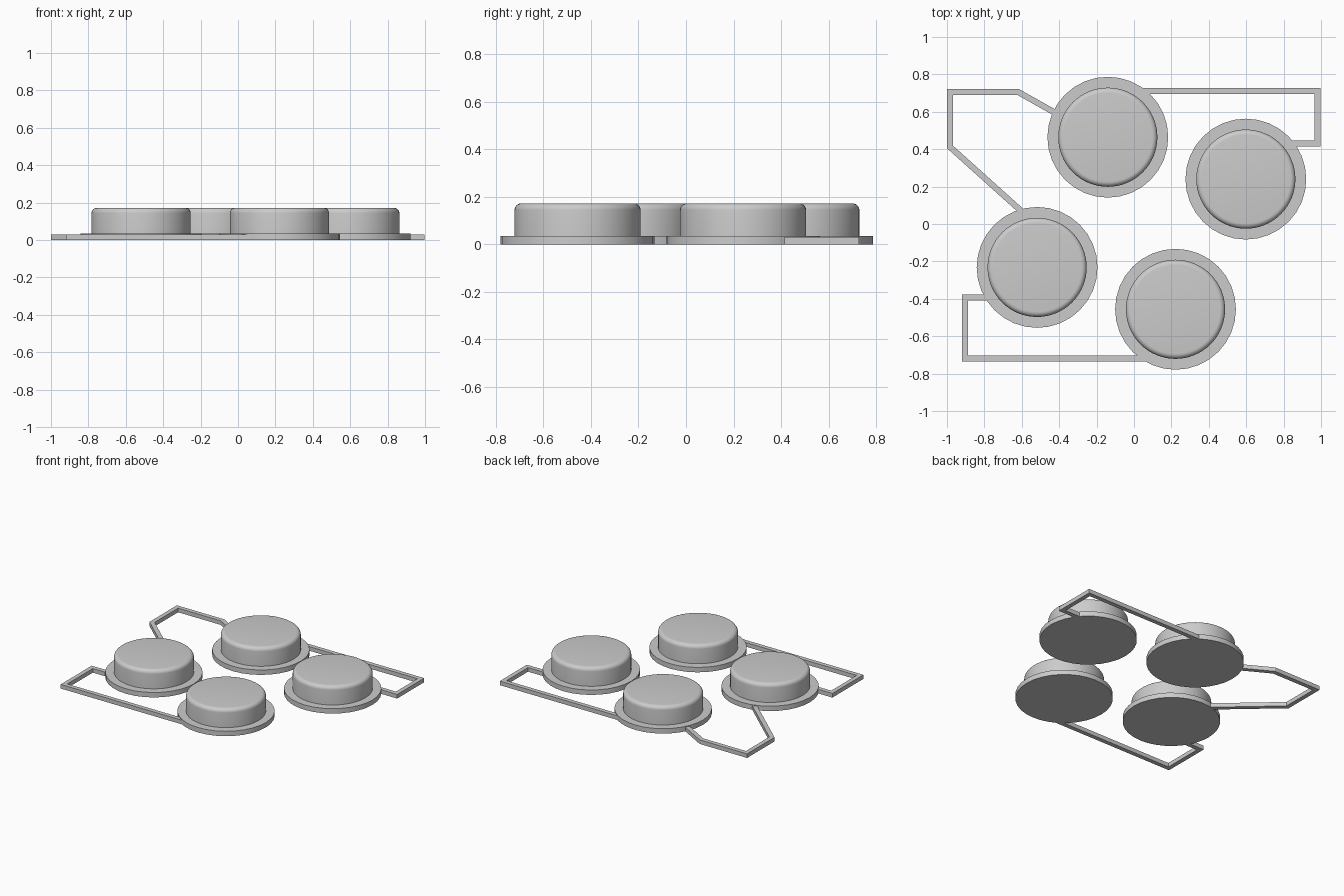
import bpy, bmesh, math
from mathutils import Vector

cube = bpy.data.objects.get("Cube")
if cube:
    bpy.data.objects.remove(cube, do_unlink=True)

grey = bpy.data.materials.new("plain grey")
grey.use_nodes = True
grey.diffuse_color = (0.6, 0.6, 0.6, 1)
grey.node_tree.nodes["Principled BSDF"].inputs["Base Color"].default_value = (0.6, 0.6, 0.6, 1)

FLANGE_R, FLANGE_H = 0.323, 0.036
CAP_R, CAP_TOP, ROUND = 0.265, 0.172, 0.028
ROD_W, ROD_H = 0.032, 0.03


def finish(name, bm, location=(0, 0, 0), smooth=True):
    bmesh.ops.recalc_face_normals(bm, faces=bm.faces)
    mesh = bpy.data.meshes.new(name)
    bm.to_mesh(mesh)
    bm.free()
    mesh.materials.append(grey)
    obj = bpy.data.objects.new(name, mesh)
    bpy.context.collection.objects.link(obj)
    obj.location = location
    if smooth:
        bpy.ops.object.select_all(action='DESELECT')
        obj.select_set(True)
        bpy.context.view_layer.objects.active = obj
        bpy.ops.object.shade_smooth_by_angle(angle=math.radians(35))
    return obj


def lathe(name, profile, sides, location):
    """Solid of revolution from (radius, height) pairs, capped at both ends."""
    bm = bmesh.new()
    rings = []
    for r, z in profile:
        rings.append([bm.verts.new((r * math.cos(a), r * math.sin(a), z))
                      for a in (math.tau * i / sides for i in range(sides))])
    for low, high in zip(rings, rings[1:]):
        for i in range(sides):
            j = (i + 1) % sides
            bm.faces.new((low[i], low[j], high[j], high[i]))
    bm.faces.new(rings[0][::-1])
    bm.faces.new(rings[-1])
    return finish(name, bm, location)


def rod(name, path):
    """Flat square bar with mitred corners along a ground path."""
    pts = [Vector(p) for p in path]
    dirs = [(b - a).normalized() for a, b in zip(pts, pts[1:])]
    bm = bmesh.new()
    sections = []
    for i, p in enumerate(pts):
        before, after = dirs[max(i - 1, 0)], dirs[min(i, len(dirs) - 1)]
        tangent = (before + after).normalized()
        side = Vector((-tangent.y, tangent.x)) * (ROD_W / 2 / tangent.dot(after))
        l, r = p + side, p - side
        sections.append([bm.verts.new((q.x, q.y, z)) for q, z in
                         ((l, 0), (r, 0), (r, ROD_H), (l, ROD_H))])
    for a, b in zip(sections, sections[1:]):
        for i in range(4):
            j = (i + 1) % 4
            bm.faces.new((a[i], a[j], b[j], b[i]))
    bm.faces.new(sections[0])
    bm.faces.new(sections[-1])
    return finish(name, bm, smooth=False)


# Four round buttons, each a flange disc and a cap with a rounded rim
cap_profile = [(CAP_R, FLANGE_H / 2)]
for k in range(7):
    a = math.pi / 2 * k / 6
    cap_profile.append((CAP_R - ROUND + ROUND * math.cos(a),
                        CAP_TOP - ROUND + ROUND * math.sin(a)))

buttons = {"back": (-0.14, 0.464), "left": (0.598, 0.24),
           "right": (-0.518, -0.232), "front": (0.222, -0.456)}
for label, (x, y) in buttons.items():
    lathe(label + "_flange", [(FLANGE_R, 0), (FLANGE_R, FLANGE_H)], 32, (x, y, 0))
    lathe(label + "_cap", cap_profile, 64, (x, y, 0))

# Bent connecting bars, with ends sunk into the flanges
rod("left_rod", [(0.04, 0.711), (0.982, 0.711), (0.982, 0.43), (0.8, 0.43)])
rod("back_right_rod", [(-0.36, 0.56), (-0.62, 0.706), (-0.984, 0.706),
                       (-0.984, 0.412), (-0.57, 0.04)])
rod("front_right_rod", [(-0.74, -0.394), (-0.904, -0.394),
                        (-0.904, -0.72), (0.1, -0.72)])
